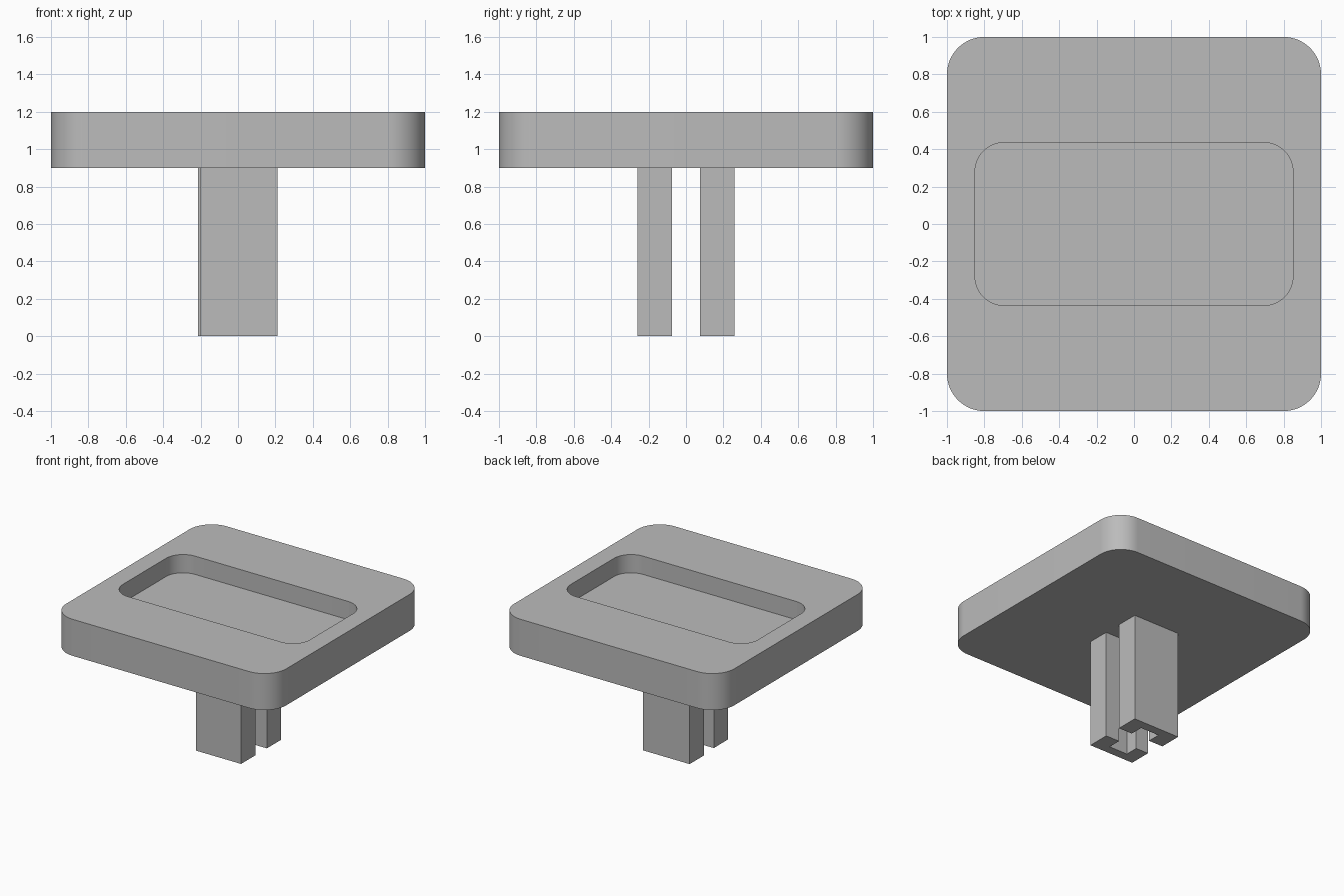
import bpy, bmesh, math

cube = bpy.data.objects.get("Cube")
if cube:
    bpy.data.objects.remove(cube, do_unlink=True)

grey = bpy.data.materials.new("plain grey")
grey.use_nodes = True
colour = (0.5, 0.5, 0.5, 1)
grey.diffuse_color = colour
grey.node_tree.nodes["Principled BSDF"].inputs["Base Color"].default_value = colour


def rounded_rect(half_x, half_y, radius, steps=16):
    """Counter-clockwise outline of a rectangle with round corners."""
    points = []
    for i, (sx, sy) in enumerate([(1, 1), (-1, 1), (-1, -1), (1, -1)]):
        for k in range(steps + 1):
            a = math.pi / 2 * (i + k / steps)
            points.append((sx * (half_x - radius) + radius * math.cos(a),
                           sy * (half_y - radius) + radius * math.sin(a)))
    return points


def loft(name, sections):
    """Join matching outlines at the given heights and cap both ends."""
    bm = bmesh.new()
    loops = [[bm.verts.new((x, y, z)) for x, y in outline] for outline, z in sections]
    for a, b in zip(loops, loops[1:]):
        n = len(a)
        for i in range(n):
            j = (i + 1) % n
            bm.faces.new((a[i], a[j], b[j], b[i]))
    bm.faces.new(loops[0][::-1])
    bm.faces.new(loops[-1])
    bmesh.ops.recalc_face_normals(bm, faces=bm.faces)
    mesh = bpy.data.meshes.new(name)
    bm.to_mesh(mesh)
    bm.free()
    mesh.materials.append(grey)
    obj = bpy.data.objects.new(name, mesh)
    bpy.context.collection.objects.link(obj)
    return obj


# Rounded plate with a shallow pocket in its top
base_z, top_z, pocket_z = 0.9, 1.2, 1.05
outer = rounded_rect(1, 1, 0.2)
pocket = rounded_rect(0.85, 0.435, 0.155)
plate = loft("plate", [(outer, base_z), (outer, top_z), (pocket, top_z), (pocket, pocket_z)])
bpy.context.view_layer.objects.active = plate
plate.select_set(True)
bpy.ops.object.shade_smooth_by_angle(angle=math.radians(30))

# Two channel-shaped prongs, open towards each other
inner_y, web_y, outer_y = 0.075, 0.185, 0.26
for name, side, left_x in [("front_prong", -1, -0.2), ("back_prong", 1, -0.215)]:
    right_x, slot = 0.21, 0.085
    channel = [(left_x, inner_y), (-slot, inner_y), (-slot, web_y), (slot, web_y),
               (slot, inner_y), (right_x, inner_y), (right_x, outer_y), (left_x, outer_y)]
    outline = [(x, side * y) for x, y in channel]
    loft(name, [(outline, 0), (outline, base_z)])
